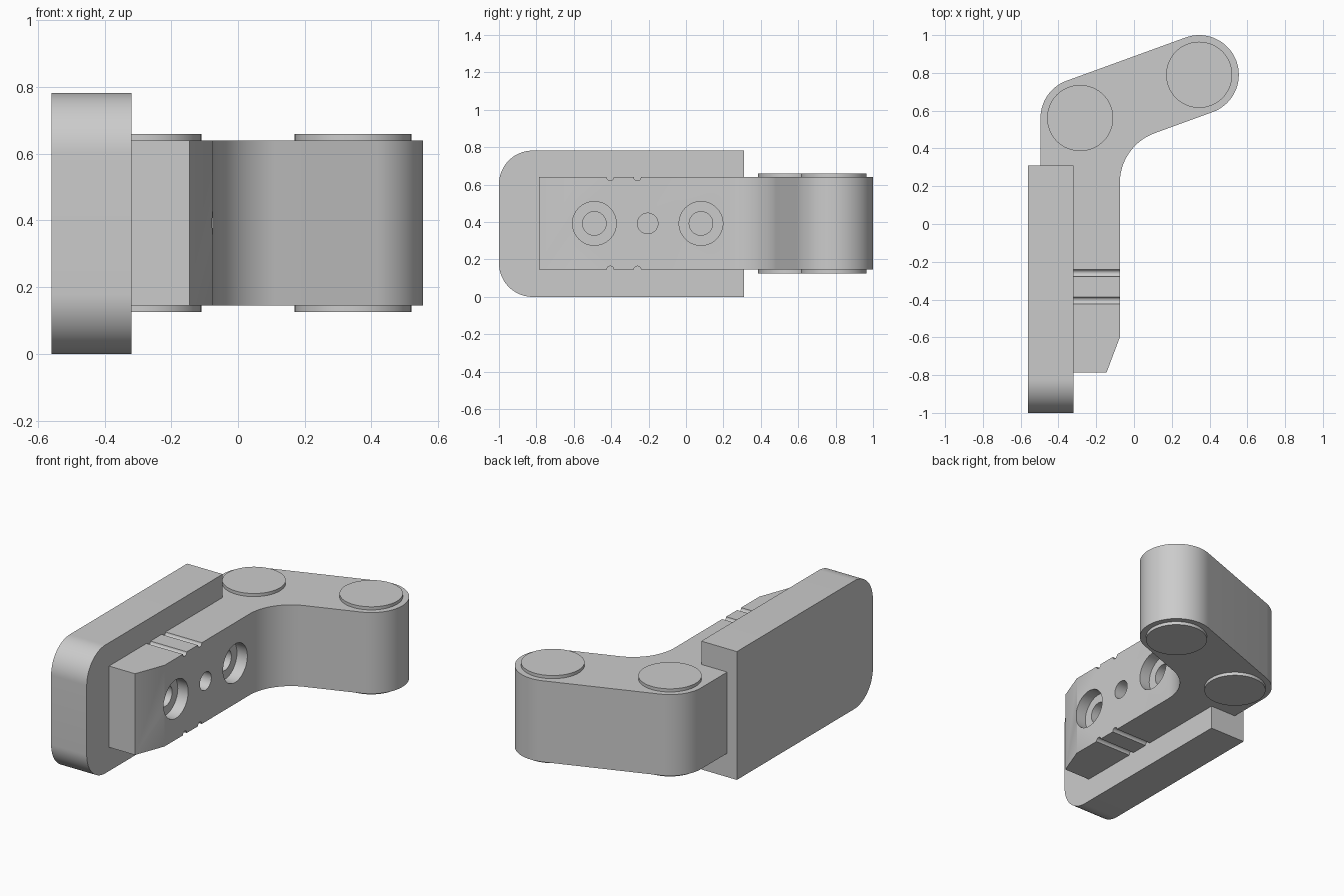
import bpy, bmesh
from math import cos, sin, pi, radians
from mathutils import Matrix, Vector

if "Cube" in bpy.data.objects:
    bpy.data.objects.remove(bpy.data.objects["Cube"])


def arc(cx, cy, r, start, end, n=20):
    return [(cx + r * cos(radians(start + (end - start) * i / n)),
             cy + r * sin(radians(start + (end - start) * i / n))) for i in range(n + 1)]


def prism(name, points, direction):
    """Extrude a closed 3D outline along a direction."""
    bm = bmesh.new()
    face = bm.faces.new([bm.verts.new(p) for p in points])
    ext = bmesh.ops.extrude_face_region(bm, geom=[face])
    bmesh.ops.translate(bm, vec=Vector(direction),
                        verts=[g for g in ext["geom"] if isinstance(g, bmesh.types.BMVert)])
    bmesh.ops.recalc_face_normals(bm, faces=bm.faces[:])
    return finish(name, bm)


def cylinder(name, center, r, depth, along_x=False, n=64):
    bm = bmesh.new()
    rot = Matrix.Rotation(pi / 2, 4, 'Y') if along_x else Matrix()
    bmesh.ops.create_cone(bm, cap_ends=True, segments=n, radius1=r, radius2=r,
                          depth=depth, matrix=Matrix.Translation(center) @ rot)
    return finish(name, bm)


def finish(name, bm):
    mesh = bpy.data.meshes.new(name)
    bm.to_mesh(mesh)
    bm.free()
    obj = bpy.data.objects.new(name, mesh)
    bpy.context.collection.objects.link(obj)
    return obj


def smooth(obj):
    bpy.ops.object.select_all(action='DESELECT')
    obj.select_set(True)
    bpy.context.view_layer.objects.active = obj
    bpy.ops.object.shade_smooth_by_angle(angle=radians(30))


def cut(obj, cutter):
    cutter.hide_render = True
    mod = obj.modifiers.new("cut", 'BOOLEAN')
    mod.operation, mod.solver, mod.object = 'DIFFERENCE', 'EXACT', cutter
    bpy.context.view_layer.objects.active = obj
    bpy.ops.object.modifier_apply(modifier=mod.name)
    bpy.data.objects.remove(cutter)


Z0, Z1 = 0.145, 0.64
ZM = (Z0 + Z1) / 2

# Mounting plate with two rounded front corners
R = 0.18
outline = [(0.31, 0), (0.31, 0.782)] + arc(-1 + R, 0.782 - R, R, 90, 180) + arc(-1 + R, R, R, 180, 270)
plate = prism("mounting_plate", [(-0.56, y, z) for y, z in outline], (0.24, 0, 0))
smooth(plate)

# Bent arm, with rounded elbow and end
pivots = [(-0.285, 0.561), (0.345, 0.79)]
outline = ([(-0.32, -0.785), (-0.145, -0.785), (-0.075, -0.6)]
           + arc(0.205, 0.2176, 0.28, 180, 110)
           + arc(*pivots[1], 0.21, -70, 110, 36)
           + arc(*pivots[0], 0.21, 110, 180)
           + [(-0.495, 0.31), (-0.32, 0.31)])
arm = prism("bent_arm", [(x, y, Z0) for x, y in outline], (0, 0, Z1 - Z0))

# Counterbored screw holes and a central pin hole
for y in (-0.49, 0.08):
    cut(arm, cylinder("counterbore", (0, y, ZM), 0.117, 0.29, True))
    cut(arm, cylinder("screw_hole", (-0.2, y, ZM), 0.063, 0.4, True, 48))
cut(arm, cylinder("pin_hole", (-0.2, -0.205, ZM), 0.055, 0.4, True, 48))

# Small grooves across the top and bottom edges
for y in (-0.405, -0.26):
    for z in (Z0, Z1):
        cut(arm, cylinder("groove", (-0.2, y, z), 0.019, 0.4, True, 24))
smooth(arm)

# Raised pivot discs above and below the arm
for i, (x, y) in enumerate(pivots):
    for side, z in (("bottom", Z0 - 0.005), ("top", Z1 + 0.004)):
        smooth(cylinder(f"pivot_disc_{side}_{i + 1}", (x, y, z), 0.175, 0.03))
